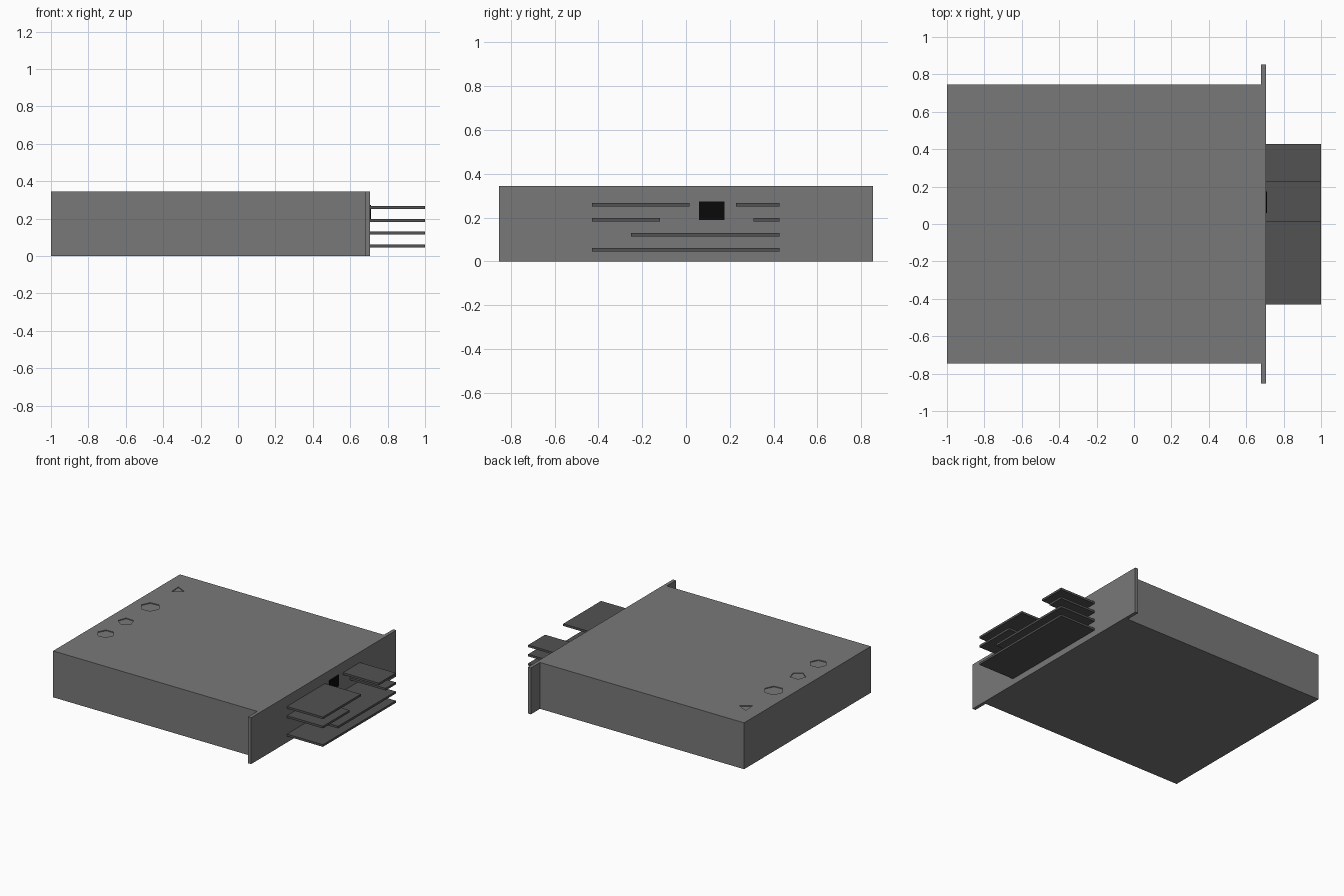
import bpy
import math

if "Cube" in bpy.data.objects:
    bpy.data.objects.remove(bpy.data.objects["Cube"])


def material(name, v):
    m = bpy.data.materials.new(name)
    m.diffuse_color = (v, v, v, 1)
    m.use_nodes = True
    m.node_tree.nodes["Principled BSDF"].inputs["Base Color"].default_value = m.diffuse_color
    return m


CASE = material("case_grey", 0.19)
FIN = material("fin_dark_grey", 0.085)
BLACK = material("socket_black", 0.003)


def box(name, x, y, z, mat):
    bpy.ops.mesh.primitive_cube_add(
        size=1, location=[sum(r) / 2 for r in (x, y, z)])
    ob = bpy.context.object
    ob.name = name
    ob.scale = [r[1] - r[0] for r in (x, y, z)]
    bpy.ops.object.transform_apply(location=False, rotation=False, scale=True)
    ob.data.materials.append(mat)
    return ob


H = 0.345

# Case and wider mounting panel
case = box("case", (-1, 0.68), (-0.745, 0.745), (0, H), CASE)
box("mounting_panel", (0.68, 0.705), (-0.853, 0.853), (0, H), CASE)

# Shallow polygonal recesses along the far end of the lid
up = math.atan2(0.83, -0.56)
for y, sides, radius in ((0.535, 3, 0.05), (0.206, 6, 0.068),
                         (-0.079, 5, 0.056), (-0.317, 6, 0.06)):
    bpy.ops.mesh.primitive_cylinder_add(
        vertices=sides, radius=radius, depth=0.012,
        location=(-0.867, y, H), rotation=(0, 0, up - math.pi / 2))
    cutter = bpy.context.object
    cutter.name = "recess_cutter"
    cutter.hide_render = True
    mod = case.modifiers.new("recess", 'BOOLEAN')
    mod.operation = 'DIFFERENCE'
    mod.solver = 'EXACT'
    mod.object = cutter
    bpy.context.view_layer.objects.active = case
    bpy.ops.object.modifier_apply(modifier=mod.name)
    bpy.data.objects.remove(cutter, do_unlink=True)

# Horizontal fins, stepped around the socket
for z, y0, y1 in ((0.26, -0.43, 0.015), (0.26, 0.228, 0.427),
                  (0.191, -0.43, -0.118), (0.191, 0.308, 0.427),
                  (0.123, -0.252, 0.427), (0.054, -0.43, 0.427)):
    box("fin", (0.70, 1.0), (y0, y1), (z - 0.008, z + 0.008), FIN)

# Black socket
box("socket", (0.70, 0.71), (0.06, 0.175), (0.19, 0.273), BLACK)
